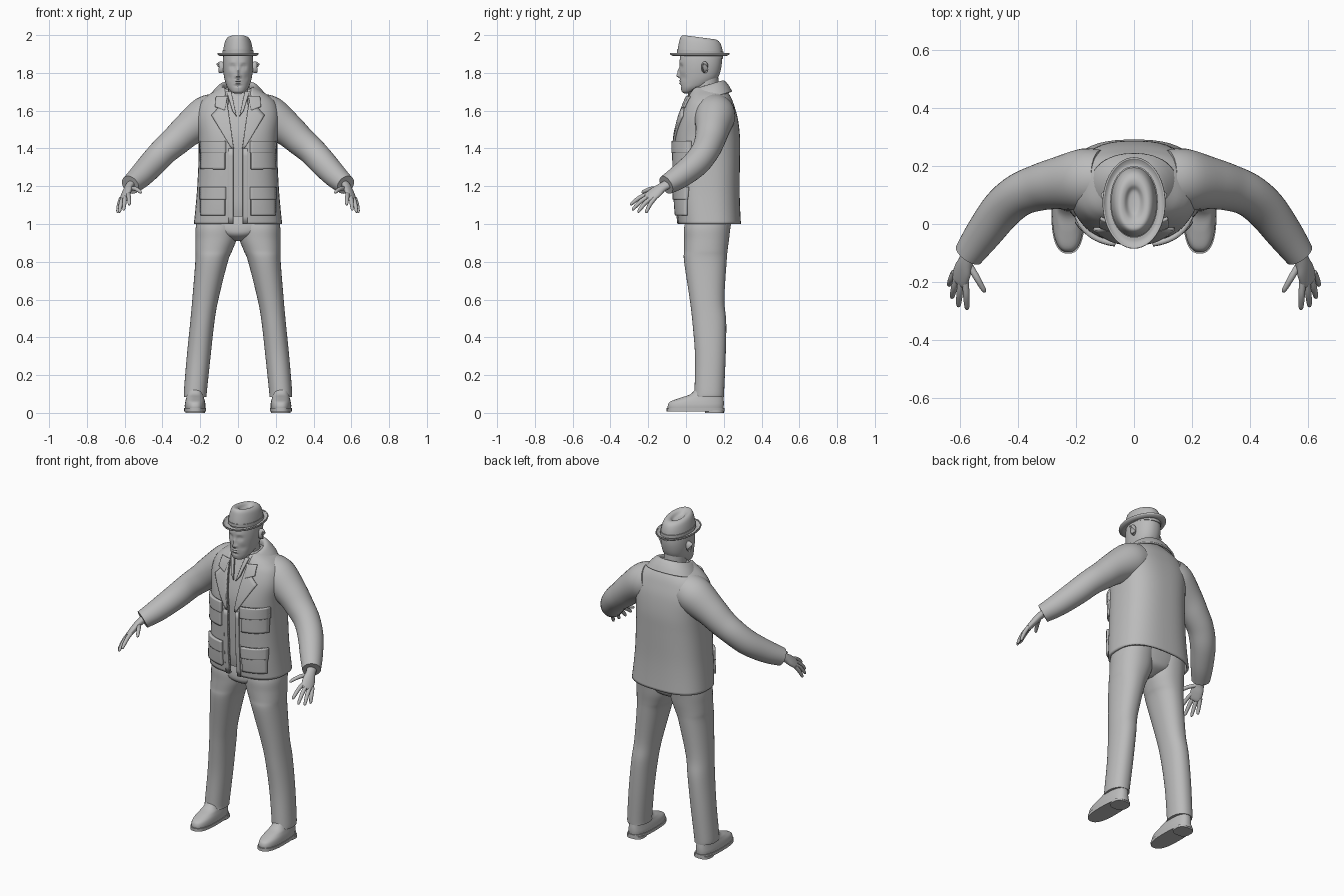
import bpy, bmesh, math
from mathutils import Vector

cube = bpy.data.objects.get("Cube")
if cube:
    bpy.data.objects.remove(cube)

grey = bpy.data.materials.new("plain grey")
grey.use_nodes = True
grey.diffuse_color = (0.5, 0.5, 0.5, 1)
grey.node_tree.nodes["Principled BSDF"].inputs["Base Color"].default_value = grey.diffuse_color


def finish(name, bm, mirror=False, thick=0, angle=50):
    """Turn a bmesh into a smooth shaded object, optionally mirrored and thickened."""
    bmesh.ops.recalc_face_normals(bm, faces=bm.faces)
    mesh = bpy.data.meshes.new(name)
    bm.to_mesh(mesh)
    bm.free()
    mesh.materials.append(grey)
    obj = bpy.data.objects.new(name, mesh)
    bpy.context.collection.objects.link(obj)
    if thick:
        solid = obj.modifiers.new("thickness", "SOLIDIFY")
        solid.thickness, solid.offset = thick, 0
    if mirror:
        obj.modifiers.new("mirror", "MIRROR").use_mirror_merge = False
    bpy.ops.object.select_all(action="DESELECT")
    obj.select_set(True)
    bpy.context.view_layer.objects.active = obj
    bpy.ops.object.shade_smooth_by_angle(angle=math.radians(angle))
    return obj


def smooth(rows, steps=5):
    """Catmull-Rom interpolation through rows of numbers."""
    out = []
    for i in range(len(rows) - 1):
        quad = [rows[max(i - 1, 0)], rows[i], rows[i + 1], rows[min(i + 2, len(rows) - 1)]]
        for s in range(steps):
            t = s / steps
            out.append([b + t / 2 * (c - a + t * (2*a - 5*b + 4*c - d + t * (3*b - a - 3*c + d)))
                        for a, b, c, d in zip(*quad)])
    return out + [list(rows[-1])]


def power(v, p):
    return math.copysign(abs(v) ** p, v)


def skin(rings, closed=True, cap=True):
    bm = bmesh.new()
    loops = [[bm.verts.new(p) for p in ring] for ring in rings]
    count = len(loops[0])
    for low, high in zip(loops, loops[1:]):
        for i in range(count if closed else count - 1):
            j = (i + 1) % count
            bm.faces.new((low[i], low[j], high[j], high[i]))
    if cap:
        bm.faces.new(loops[0])
        bm.faces.new(loops[-1])
    return bm


def stack(rows, n=2.3, gap=None, tilt=0, cap=True, segs=48):
    """Horizontal rings from rows (z, centre x, half width, front y, back y); gap leaves the front open."""
    rings = []
    for z, cx, rx, y0, y1 in smooth(rows):
        start = math.asin((gap(z) / rx) ** (n / 2)) if gap else 0
        span = 2 * (math.pi - start)
        ring = []
        for i in range(segs):
            a = start + span * i / (segs - 1 if gap else segs)
            y = -power(math.cos(a), 2 / n) * (y1 - y0) / 2
            ring.append((cx + rx * power(math.sin(a), 2 / n), (y0 + y1) / 2 + y, z + tilt * y))
        rings.append(ring)
    return skin(rings, not gap, cap and not gap)


def tube(rows, side=(0, 0, 1), segs=24):
    """Rings across a path of rows (x, y, z, radius along side, other radius)."""
    rows = smooth(rows)
    pts = [Vector(r[:3]) for r in rows]
    rings = []
    for i, r in enumerate(rows):
        along = (pts[min(i + 1, len(pts) - 1)] - pts[max(i - 1, 0)]).normalized()
        u = Vector(side)
        u = (u - along * u.dot(along)).normalized()
        v = along.cross(u)
        rings.append([pts[i] + u * r[3] * math.cos(a) + v * r[4] * math.sin(a)
                      for a in (math.tau * k / segs for k in range(segs))])
    return skin(rings)


# Jacket body, open at the front
BODY = [(1, 0, .228, -.035, .285), (1.1, 0, .218, -.045, .28), (1.2, 0, .21, -.05, .278),
        (1.35, 0, .203, -.055, .28), (1.46, 0, .205, -.052, .28), (1.56, 0, .215, -.03, .268),
        (1.63, 0, .2, -.005, .248), (1.67, 0, .165, .012, .232), (1.7, 0, .12, .025, .212),
        (1.72, 0, .09, .035, .195)]
SHAPE = 2.6
dense = smooth(BODY)


def opening(z):
    return .025 + max(0, z - 1.42) * .15


def front(x, z):
    """Front surface y of the jacket."""
    for a, b in zip(dense, dense[1:]):
        if z <= b[0]:
            break
    t = min(max((z - a[0]) / (b[0] - a[0]), 0), 1)
    _, _, rx, y0, y1 = [p + (q - p) * t for p, q in zip(a, b)]
    bulge = max(0, 1 - min(abs(x / rx), 1) ** SHAPE) ** (1 / SHAPE)
    return (y0 + y1) / 2 - (y1 - y0) / 2 * bulge


def panel(name, corners, lift, thick):
    """Mirrored cloth patch that follows the jacket front; corners are (x, z)."""
    a, b, c, d = [Vector(p) for p in corners]
    grid = []
    for i in range(11):
        left, right = a.lerp(d, i / 10), b.lerp(c, i / 10)
        line = [left.lerp(right, k / 10) for k in range(11)]
        grid.append([(p.x, front(p.x, p.y) - lift, p.y) for p in line])
    finish(name, skin(grid, False, False), True, thick, 35)


def box(x0, x1, z0, z1):
    return (x0, z0), (x1, z0), (x1, z1), (x0, z1)


finish("jacket_body", stack(BODY, SHAPE, opening), thick=.012)
inner = [(max(z, 1.04), cx, rx - .014, y0 + .014, y1 - .014) for z, cx, rx, y0, y1 in BODY]
finish("shirt", stack(inner, SHAPE))

# Jacket details
panel("front_bands", box(.025, .05, 1, 1.4), .007, .008)
for level, base in (("upper", 1.29), ("lower", 1.045)):
    panel(level + "_pockets", box(.068, .192, base, base + .11), .011, .022)
    panel(level + "_pocket_flaps", box(.064, .196, base + .085, base + .15), .017, .018)
panel("lapels", [(.022, 1.4), (.034, 1.4), (.14, 1.575), (.06, 1.66)], .011, .012)
panel("lapel_points", [(.07, 1.6), (.12, 1.62), (.115, 1.675), (.055, 1.675)], .012, .012)
panel("shirt_collar_points", [(.008, 1.57), (.03, 1.6), (.06, 1.7), (.035, 1.7)], .004, .01)
collar = [(1.66, 0, .088, .03, .185), (1.72, 0, .082, .03, .185), (1.728, 0, .096, .022, .2),
          (1.7, 0, .125, .012, .222), (1.665, 0, .15, .008, .24)]
finish("jacket_collar", stack(collar, 2.2, lambda z: .05, .3), thick=.01)

# Sleeves
arm = [(.11, .155, 1.595, .1), (.17, .152, 1.567, .108), (.263, .14, 1.5, .09), (.33, .125, 1.44, .08),
       (.395, .1, 1.383, .074), (.455, .05, 1.318, .071), (.52, -.035, 1.25, .063), (.57, -.105, 1.207, .052)]
finish("sleeves", tube([(x, y, z, r, r) for x, y, z, r in arm], segs=32), True)

# Hands: a flat palm with five jointed fingers
ACROSS = (.04, .045, -.03)
palm = [(.56, -.08, 1.22, .03, .022), (.578, -.125, 1.195, .028, .02), (.59, -.16, 1.168, .037, .019),
        (.602, -.195, 1.14, .036, .014), (.606, -.205, 1.133, .025, .007)]
finish("palms", tube(palm, ACROSS), True)
fingers = {"index": ((.58, -.205, 1.155), (.575, -.295, 1.1)), "middle": ((.597, -.2, 1.143), (.605, -.285, 1.072)),
           "ring": ((.612, -.187, 1.132), (.628, -.255, 1.06)), "little": ((.622, -.172, 1.125), (.638, -.212, 1.058)),
           "thumb": ((.565, -.145, 1.185), (.513, -.235, 1.165))}
for name, (root, tip) in fingers.items():
    root, tip = Vector(root), Vector(tip)
    path = []
    for t, r in ((-.15, .011), (.4, .0115), (.8, .0095), (.95, .007), (1, .002)):
        p = root.lerp(tip, t) + Vector((0, 0, .01)) * math.sin(max(t, 0) * math.pi)
        path.append((*p, r, r))
    finish(name + "_fingers" if name != "thumb" else "thumbs", tube(path, ACROSS, 12), True)

# Trousers
leg = [(1.04, .108, .105, .005, .245), (.98, .112, .112, -.01, .235), (.92, .116, .109, -.01, .228),
       (.86, .128, .098, -.01, .22), (.8, .14, .086, -.01, .215), (.6, .173, .069, .02, .203),
       (.48, .189, .064, .034, .213), (.3, .208, .063, .048, .21), (.12, .225, .061, .045, .202),
       (.085, .226, .06, .042, .2)]
finish("trouser_legs", stack(leg, 2.2), True)
hips = [(1.05, 0, .205, .005, .245), (.98, 0, .19, -.008, .23), (.94, 0, .11, .0, .21), (.91, 0, .03, .05, .15)]
finish("trouser_seat", stack(hips))

# Shoes
upper = [(.02, .227, .054, -.096, .198), (.04, .227, .055, -.096, .2), (.06, .227, .052, -.082, .2),
         (.08, .227, .047, -.03, .198), (.1, .227, .044, .025, .195), (.14, .226, .043, .06, .19)]
finish("shoe_uppers", stack(upper, 2.5), True)
finish("shoe_soles", stack([(z, .227, .058, -.102, .203) for z in (.008, .026)], 2.6), True)
finish("shoe_heels", stack([(z, .227, .052, .1, .2) for z in (0, .015)], 2.6), True)

# Neck and head
finish("neck", stack([(1.6, 0, .075, .03, .19), (1.68, 0, .063, .03, .175), (1.8, 0, .06, .04, .17)], 2))
skull = [(1.692, 0, .02, -.01, .02), (1.7, 0, .037, -.022, .05), (1.72, 0, .054, -.027, .095),
         (1.745, 0, .065, -.03, .14), (1.78, 0, .074, -.032, .172), (1.83, 0, .08, -.034, .187),
         (1.88, 0, .079, -.032, .19), (1.93, 0, .07, -.02, .18)]
head = stack(skull, 2.2, segs=120)
# Face relief: (x, z, half width, half height, depth)
relief = [(.03, 1.832, .014, .011, .011), (.03, 1.83, .008, .005, -.006), (.028, 1.855, .02, .007, -.004),
          (0, 1.784, .011, .008, -.02), (0, 1.805, .007, .018, -.012), (.013, 1.78, .006, .006, -.005),
          (0, 1.757, .018, .004, -.007), (0, 1.745, .016, .004, -.007), (0, 1.75, .02, .0018, .004),
          (0, 1.731, .016, .005, .006), (.045, 1.775, .015, .016, .004)]
for v in head.verts:
    if v.co.y < .06:
        x, z = abs(v.co.x), v.co.z
        v.co.y += sum(d * math.exp(-((x - px) / w) ** 2 - ((z - pz) / h) ** 2) for px, pz, w, h, d in relief)
finish("head", head)
ear = [(.072, .092, 1.825, .022, .01), (.084, .096, 1.827, .029, .016), (.093, .101, 1.83, .031, .018),
       (.096, .102, 1.83, .025, .013), (.088, .099, 1.83, .014, .006)]
finish("ears", tube(ear), True)

# Hat with a dented crown and a curled brim
crown = [(1.89, 0, .08, -.045, .197), (1.915, 0, .079, -.043, .196), (1.95, 0, .073, -.036, .19),
         (1.976, 0, .064, -.028, .178), (1.988, 0, .05, -.015, .158), (1.984, 0, .034, .01, .135),
         (1.968, 0, .02, .035, .115), (1.964, 0, .004, .06, .09)]
finish("hat_crown", stack(crown, 2.1, tilt=-.13))
brim = [(1.894, 0, .075, -.04, .19), (1.892, 0, .092, -.062, .208), (1.899, 0, .104, -.08, .225),
        (1.905, 0, .104, -.081, .226)]
finish("hat_brim", stack(brim, 2, cap=False), thick=.007)
finish("hat_band", stack([(z, 0, .082, -.047, .199) for z in (1.9, 1.918)], 2.1, tilt=-.04))
